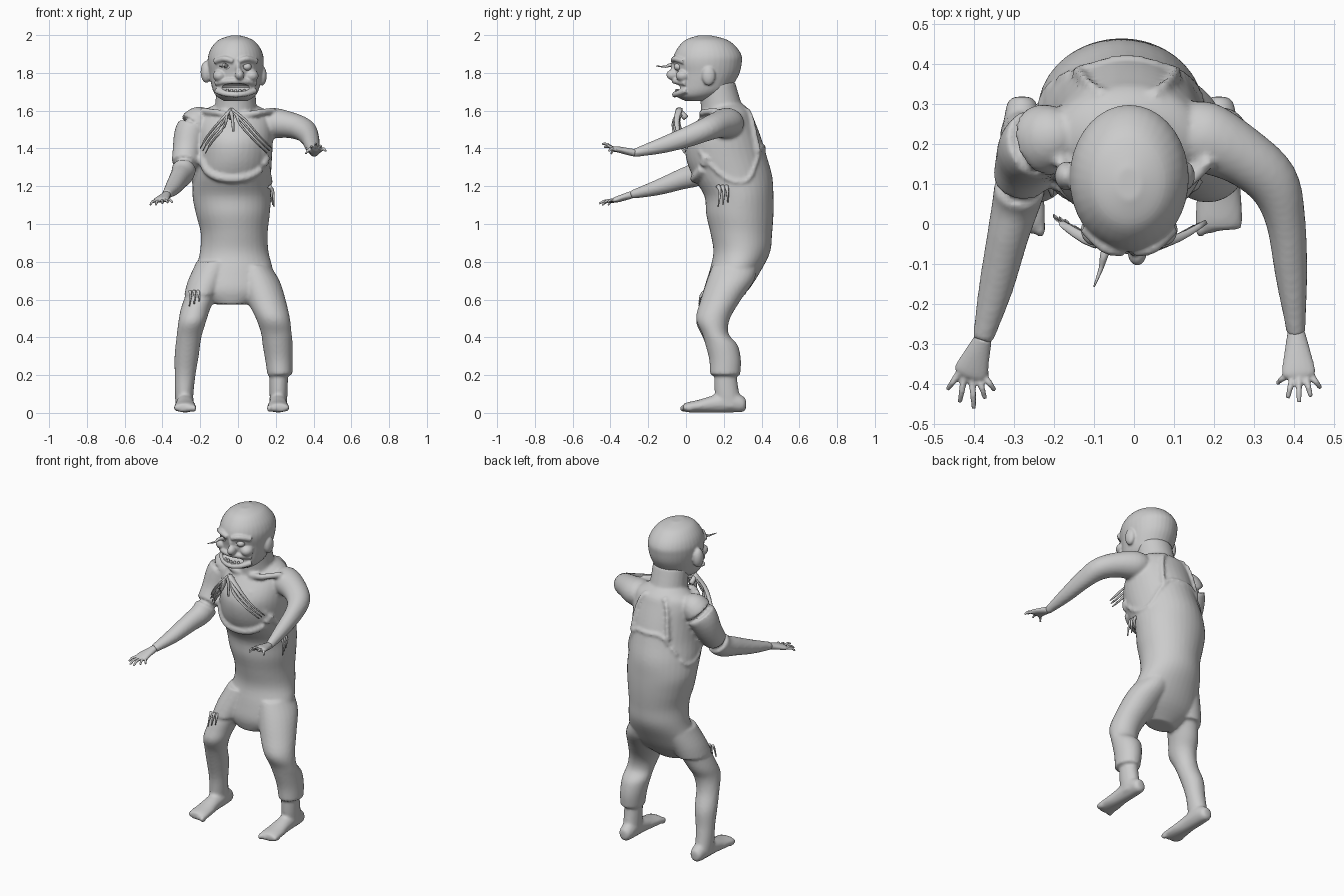
import bpy, bmesh
from math import sin, cos, pi, radians
from mathutils import Vector


def spline(rows, steps):
    """Catmull-Rom through rows of numbers."""
    out = []
    for i in range(len(rows) - 1):
        p = [rows[max(0, min(len(rows) - 1, i + k))] for k in (-1, 0, 1, 2)]
        for s in range(steps):
            t = s / steps
            out.append([0.5 * (2 * b + (c - a) * t + (2 * a - 5 * b + 4 * c - d) * t * t
                               + (3 * b - a - 3 * c + d) * t ** 3) for a, b, c, d in zip(*p)])
    return out + [list(rows[-1])]


def loft(name, rings, axis=None, sides=24, steps=4):
    """Closed tube through rings (x, y, z, half width, half depth)."""
    rings = spline(rings, steps)
    bm = bmesh.new()
    loops = []
    for i, r in enumerate(rings):
        c = Vector(r[:3])
        if axis == 'Z':
            u, v = Vector((1, 0, 0)), Vector((0, 1, 0))
        else:
            t = Vector((0, 1, 0)) if axis == 'Y' else (
                Vector(rings[min(i + 1, len(rings) - 1)][:3]) - Vector(rings[max(i - 1, 0)][:3])).normalized()
            ref = Vector((1, 0, 0)) if abs(t.z) > 0.8 else Vector((0, 0, 1))
            u = t.cross(ref).normalized()
            v = u.cross(t)
        a, b = max(r[3], 0.001), max(r[4], 0.001)
        loops.append([bm.verts.new(c + u * a * cos(2 * pi * k / sides) + v * b * sin(2 * pi * k / sides))
                      for k in range(sides)])
    for p, q in zip(loops, loops[1:]):
        for k in range(sides):
            n = (k + 1) % sides
            bm.faces.new((p[k], p[n], q[n], q[k]))
    bm.faces.new(loops[0])
    bm.faces.new(loops[-1])
    bmesh.ops.recalc_face_normals(bm, faces=bm.faces)
    for f in bm.faces:
        f.smooth = True
    me = bpy.data.meshes.new(name)
    bm.to_mesh(me)
    bm.free()
    ob = bpy.data.objects.new(name, me)
    bpy.context.collection.objects.link(ob)
    return ob


def tube(name, pts, r, tip=None, flat=1.0):
    n = len(pts) - 1
    e = r if tip is None else tip
    return loft(name, [(*p, r + (e - r) * i / n, (r + (e - r) * i / n) * flat)
                       for i, p in enumerate(pts)], sides=8, steps=3)


def ball(name, loc, size):
    bpy.ops.mesh.primitive_uv_sphere_add(segments=24, ring_count=14, location=loc)
    ob = bpy.context.object
    ob.name, ob.scale = name, size
    return ob


def fuse(name, parts, voxel, cutters=(), smooth=3):
    bpy.ops.object.select_all(action='DESELECT')
    for o in parts:
        o.select_set(True)
    ob = parts[0]
    bpy.context.view_layer.objects.active = ob
    bpy.ops.object.join()
    ob.name = name
    m = ob.modifiers.new("merge", 'REMESH')
    m.mode, m.voxel_size, m.use_smooth_shade = 'VOXEL', voxel, True
    for c in cutters:
        c.hide_render = True
        c.display_type = 'WIRE'
        b = ob.modifiers.new("cut", 'BOOLEAN')
        b.operation, b.object, b.solver = 'DIFFERENCE', c, 'EXACT'
    s = ob.modifiers.new("soften", 'SMOOTH')
    s.iterations, s.factor = smooth, 0.5
    return ob


# Torso in overalls
TORSO = [(-.035, .19, .575, .09, .06), (-.03, .22, .65, .2, .11), (-.02, .26, .75, .205, .135),
         (-.02, .295, .85, .182, .15), (-.02, .293, .95, .177, .163), (-.027, .285, 1.05, .195, .178),
         (-.033, .28, 1.15, .208, .183), (-.03, .247, 1.25, .205, .21), (-.02, .215, 1.35, .2, .215),
         (-.015, .2, 1.45, .2, .2), (-.015, .212, 1.55, .195, .15), (-.015, .225, 1.6, .165, .115),
         (-.015, .22, 1.635, .1, .08)]


def on_torso(deg, z, out=0.0):
    """Point on the torso: -90 is front, 0 is +x, 90 is back."""
    for p, q in zip(TORSO, TORSO[1:]):
        if p[2] <= z <= q[2]:
            t = (z - p[2]) / (q[2] - p[2])
            x, y, _, a, b = [m + (n - m) * t for m, n in zip(p, q)]
            return (x + (a + out) * cos(radians(deg)), y + (b + out) * sin(radians(deg)), z)


parts = [loft("torso", TORSO, 'Z', 36)]
parts.append(loft("neck", [(-.015, .2, 1.56, .12, .12), (-.012, .185, 1.64, .108, .108),
                           (-.012, .16, 1.75, .105, .1)], 'Z'))
# Bare leg with torn shorts, and long trouser leg with cuff
parts.append(loft("bare_leg", [(-.14, .25, .75, .09, .11), (-.19, .2, .64, .082, .1), (-.225, .165, .55, .078, .095),
                               (-.243, .138, .48, .073, .085), (-.26, .155, .4, .066, .066),
                               (-.272, .19, .3, .064, .066), (-.28, .208, .2, .055, .056),
                               (-.285, .22, .1, .049, .062), (-.285, .23, .03, .045, .07)], 'Z'))
parts.append(loft("short_leg", [(-.12, .26, .8, .1, .12), (-.165, .225, .7, .1, .118),
                                (-.195, .2, .625, .09, .115)], 'Z'))
parts.append(loft("trouser_leg", [(.08, .26, .78, .09, .12), (.11, .235, .7, .11, .125), (.148, .185, .6, .104, .107),
                                  (.185, .143, .5, .09, .09), (.203, .155, .42, .081, .07),
                                  (.21, .188, .36, .08, .085), (.217, .207, .28, .073, .084),
                                  (.222, .207, .2, .066, .08)], 'Z'))
parts.append(loft("cuffed_shin", [(.216, .205, .26, .05, .055), (.215, .215, .12, .048, .064),
                                  (.213, .23, .03, .045, .07)], 'Z'))
# Feet and toes
for x in (-.28, .212):
    parts.append(loft("foot", [(x, .318, .045, .02, .025), (x, .3, .047, .038, .042), (x, .24, .058, .046, .056),
                               (x, .15, .048, .047, .046), (x, .07, .036, .056, .034),
                               (x, .01, .03, .06, .027), (x, -.015, .027, .055, .02)], 'Y'))
    for k in range(5):
        s = -1 if x < 0 else 1
        parts.append(ball("toe", (x + s * (k - 2) * .023, -.01 + .007 * k, .024),
                          (.014, .024, .02 - .001 * k)))
# Arms
parts.append(loft("lowered_arm", [(-.15, .22, 1.56, .05, .05), (-.205, .215, 1.545, .085, .08),
                                  (-.25, .195, 1.485, .088, .085), (-.272, .15, 1.38, .072, .075),
                                  (-.29, .07, 1.275, .062, .066), (-.315, -.03, 1.235, .052, .054),
                                  (-.345, -.16, 1.19, .043, .04), (-.378, -.29, 1.155, .026, .022)]))
parts.append(loft("raised_arm", [(.1, .24, 1.53, .06, .05), (.17, .22, 1.535, .088, .08),
                                 (.27, .17, 1.525, .074, .07), (.345, .105, 1.5, .066, .062),
                                 (.378, .01, 1.462, .05, .055), (.393, -.13, 1.415, .04, .042),
                                 (.405, -.28, 1.374, .022, .021)]))
# Collar bones
for s in (-1, 1):
    parts.append(tube("collar_bone", [(-.01 + s * .03, .09, 1.575), (s * .11, .09, 1.59), (s * .19, .16, 1.6)], .018))
# Overall seams: underarm hem, straps, bib pocket, all riding on the torso
hem = [(-70, 1.5), (-40, 1.38), (-10, 1.24), (20, 1.23), (45, 1.33), (65, 1.4), (90, 1.405),
       (115, 1.4), (135, 1.33), (160, 1.23), (190, 1.24), (220, 1.38), (250, 1.5)]
parts.append(tube("overall_hem", [on_torso(a, z) for a, z in hem], .011))
for a in (52, 128):
    d = 1 if a < 90 else -1
    parts.append(tube("back_strap", [on_torso(a + d * k * 3, z, .002)
                                     for k, z in enumerate((1.38, 1.45, 1.52, 1.575, 1.61))], .02, flat=.6))
parts.append(tube("bib_pocket", [on_torso(a, z, -.002) for a, z in
                                 ((-150, 1.36), (-135, 1.29), (-113, 1.25), (-90, 1.24), (-67, 1.25),
                                  (-45, 1.29), (-30, 1.36))], .024))
body = fuse("body", parts, .0095)

# Hands
for name, wrist, palm, tips in (
        ("lowered_hand", (-.376, -.285, 1.156), (-.408, -.37, 1.128),
         ((-.465, -.412, 1.1), (-.435, -.445, 1.1), (-.4, -.46, 1.108), (-.372, -.435, 1.112), (-.348, -.415, 1.115))),
        ("raised_hand", (.405, -.27, 1.376), (.411, -.37, 1.397),
         ((.358, -.398, 1.37), (.384, -.435, 1.405), (.412, -.445, 1.425), (.442, -.432, 1.41), (.466, -.41, 1.385)))):
    w, p = Vector(wrist), Vector(palm)
    hand = [loft(name, [(*wrist, .022, .02), (*w.lerp(p, .55), .034, .018), (*p, .042, .015),
                        (*w.lerp(p, 1.15), .03, .01)], sides=16)]
    for k, tip in enumerate(tips):
        t = Vector(tip)
        root = p.lerp(t, .25)
        root.x = p.x + (t.x - p.x) * .6
        mid = root.lerp(t, .5) + Vector((0, 0, .008))
        hand.append(tube("finger", [w.lerp(root, .6), root, mid, t], .011, .006))
    fuse(name, hand, .004, smooth=2)

# Head
cx = -.012
skull = loft("head", [(cx, .05, 1.65, .06, .05), (cx, .065, 1.675, .1, .115), (cx, .085, 1.705, .12, .145),
                      (cx, .1, 1.75, .132, .158), (cx, .112, 1.8, .141, .172), (cx, .113, 1.85, .148, .182),
                      (cx, .115, 1.89, .146, .18), (cx, .113, 1.935, .128, .155),
                      (cx, .108, 1.975, .09, .11), (cx, .1, 1.997, .03, .04)], 'Z', 36)
face = [skull, ball("nose", (.008, -.07, 1.79), (.024, .034, .028)),
        ball("nose_bridge", (0, -.05, 1.83), (.018, .03, .045)),
        ball("left_ear", (.128, .12, 1.785), (.024, .036, .052)),
        ball("right_ear", (-.168, .12, 1.805), (.03, .036, .058))]
for s in (-1, 1):
    face.append(tube("brow", [(cx + s * .015, -.066, 1.862), (cx + s * .06, -.058, 1.875), (cx + s * .11, -.01, 1.86)],
                     .016))
    face.append(ball("cheek", (cx + s * .085, -.015, 1.785), (.036, .04, .032)))
for name, z, dz, y in (("upper_lip", 1.757, -.012, -.062), ("lower_lip", 1.684, .022, -.06)):
    face.append(tube(name, [(cx - .105, .0, z + dz), (cx - .06, y + .02, z + dz * .3), (cx, y, z),
                            (cx + .06, y + .02, z + dz * .3), (cx + .105, .0, z + dz)], .015))
cutters = [ball("mouth_cutter", (cx, -.065, 1.722), (.088, .065, .022))]
for s in (-1, 1):
    cutters.append(ball("eye_cutter", (cx + s * .06, -.085, 1.832), (.034, .04, .022)))
fuse("head", face, .006, cutters, 2)
ball("eyeball", (cx + .06, -.04, 1.832), (.024, .024, .02))
bpy.ops.object.shade_smooth()
# Lower teeth
for k in range(-2, 3):
    ball("tooth", (cx + k * .022, -.052 + abs(k) * .006, 1.703), (.008, .007, .013))
    bpy.ops.object.shade_smooth()
# Splinter in the eye
tube("eye_splinter", [(-.06, -.035, 1.835), (-.075, -.08, 1.842), (-.082, -.11, 1.833), (-.1, -.157, 1.836)],
     .014, .002)

# Ragged scarf strips on the chest
for s, ends in ((-1, ((-.1, -.045, 1.52), (-.165, -.01, 1.44), (-.2, .02, 1.38))),
                (1, ((.04, -.05, 1.53), (.11, -.035, 1.45), (.18, .005, 1.38)))):
    for k in range(3):
        pts = [(-.035 + s * .012 * k, -.035, 1.61 - .012 * k)]
        pts += [(x - s * .014 * k, y - .006 * k, z - .012 * k + .02) for x, y, z in ends]
        tube("scarf_strip", pts, .019, .006, .45)
tube("scarf_knot", [(-.035, .0, 1.56), (-.04, -.04, 1.6), (-.03, -.05, 1.56), (-.025, -.06, 1.49)], .016, .006)

# Dangling threads at the hip and the torn hem
for k in range(3):
    tube("hip_thread", [(.165, .17 + .022 * k, 1.2), (.185, .18 + .02 * k, 1.17),
                        (.19 - .008 * k, .17 + .026 * k, 1.09 + .012 * k)], .012, .003)
    tube("hem_thread", [(-.255 + .022 * k, .1, .645), (-.25 + .022 * k, .078, .62),
                        (-.258 + .026 * k, .07, .565 + .012 * k)], .009, .003)
